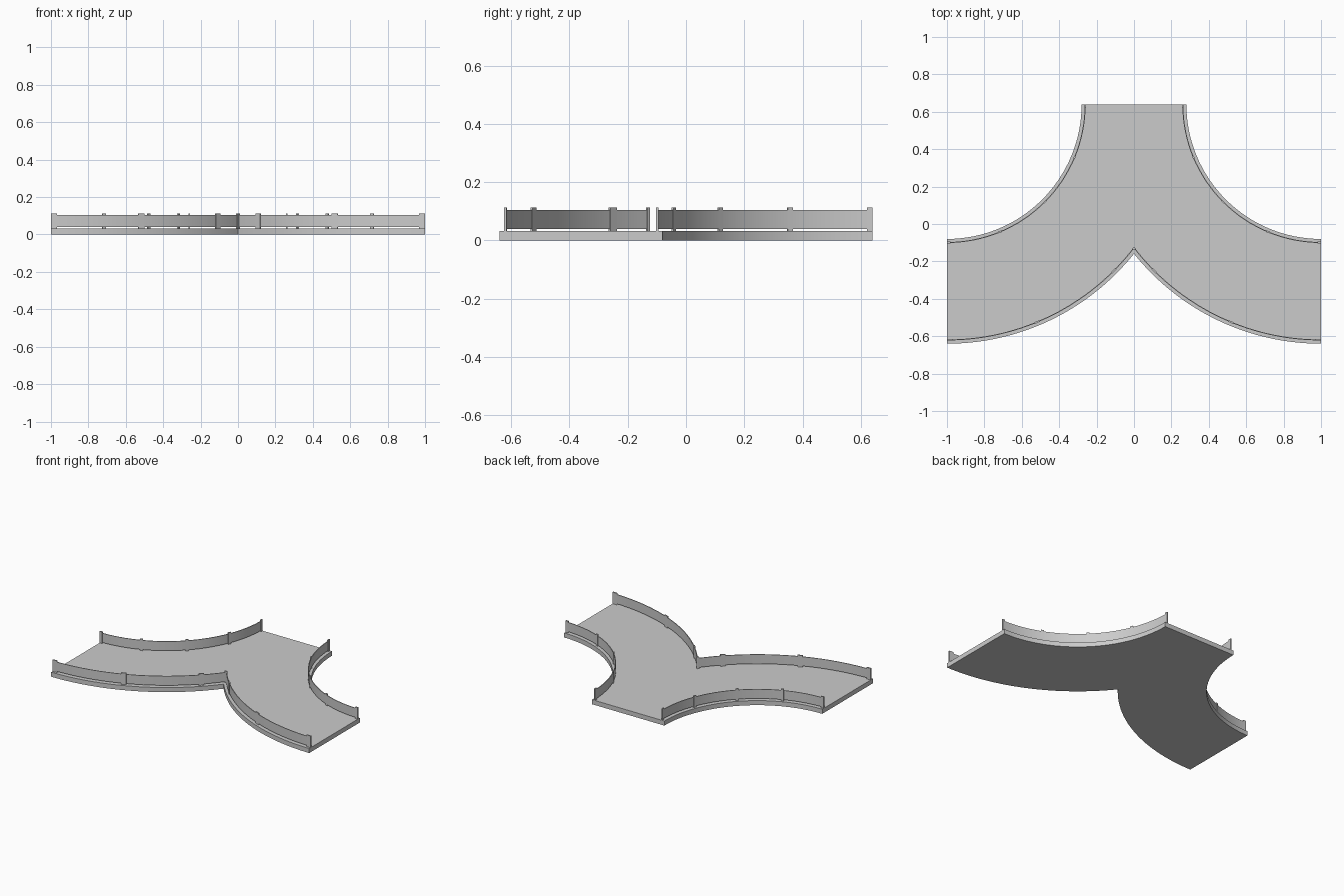
import bpy, bmesh, math

if "Cube" in bpy.data.objects:
    bpy.data.objects.remove(bpy.data.objects["Cube"])

CX, CY = 1.0, 0.64            # centre of the right-hand curve
R_IN, R_OUT = 0.72, 1.28      # deck edge radii
RAIL_IN, RAIL_OUT = 0.739, 1.26
DECK_TOP = 0.032


def pt(r, deg):
    """Point on the right-hand curve, angle measured from straight down."""
    a = math.radians(deg)
    return CX - r * math.sin(a), CY - r * math.cos(a)


def cusp(r):
    """Angle at which a curve of radius r meets x = 0."""
    return math.degrees(math.asin(CX / r))


def finish(name, bm):
    bmesh.ops.recalc_face_normals(bm, faces=bm.faces)
    me = bpy.data.meshes.new(name)
    bm.to_mesh(me)
    bm.free()
    ob = bpy.data.objects.new(name, me)
    bpy.context.collection.objects.link(ob)
    bpy.ops.object.select_all(action='DESELECT')
    bpy.context.view_layer.objects.active = ob
    ob.select_set(True)
    bpy.ops.object.shade_smooth_by_angle(angle=math.radians(30))
    return ob


def prism(bm, outline, z0, z1):
    face = bm.faces.new([bm.verts.new((x, y, z0)) for x, y in outline])
    ext = bmesh.ops.extrude_face_region(bm, geom=[face], use_keep_orig=True)
    top = [v for v in ext['geom'] if isinstance(v, bmesh.types.BMVert)]
    bmesh.ops.translate(bm, verts=top, vec=(0, 0, z1 - z0))


def sector(bm, r, thick, a0, a1, z0, z1, n):
    """Curved bar on the right-hand curve, built as a swept rectangle."""
    rings = []
    for i in range(n + 1):
        a = a0 + (a1 - a0) * i / n
        rings.append([bm.verts.new((*pt(r + s * thick / 2, a), z))
                      for s, z in ((-1, z0), (1, z0), (1, z1), (-1, z1))])
    for p, q in zip(rings, rings[1:]):
        for k in range(4):
            m = (k + 1) % 4
            bm.faces.new((p[k], p[m], q[m], q[k]))
    bm.faces.new(rings[0])
    bm.faces.new(rings[-1])


def mirror(ob):
    mod = ob.modifiers.new("mirror", 'MIRROR')
    mod.use_mirror_merge = False


# Deck: three-way junction with two concave sides and a pointed notch
N = 32
outer = [pt(R_OUT, cusp(R_OUT) * (1 - i / N)) for i in range(N + 1)]
inner = [pt(R_IN, 90 * i / N) for i in range(N + 1)]
right = outer + inner
left = [(-x, y) for x, y in reversed(right[1:])]
bm = bmesh.new()
prism(bm, right + left, 0, DECK_TOP)
finish("road_deck", bm)

# Guard rails and their posts, mirrored to the left side
for label, r, end in (("inner", RAIL_IN, 90), ("outer", RAIL_OUT, cusp(RAIL_OUT))):
    bm = bmesh.new()
    sector(bm, r, 0.005, 0, end, 0.039, 0.104, N)
    mirror(finish(label + "_guard_rail", bm))

    bm = bmesh.new()
    w = 1.5
    spans = [(0, w)]
    spans += [(a - w / 2, a + w / 2) for a in (22.5, 45, 67.5) if a < end]
    spans.append((end - (w if label == "inner" else 0.5), end))
    for a0, a1 in spans:
        sector(bm, r, 0.009, a0, a1, DECK_TOP - 0.002, 0.113, 1)
    mirror(finish(label + "_rail_posts", bm))
